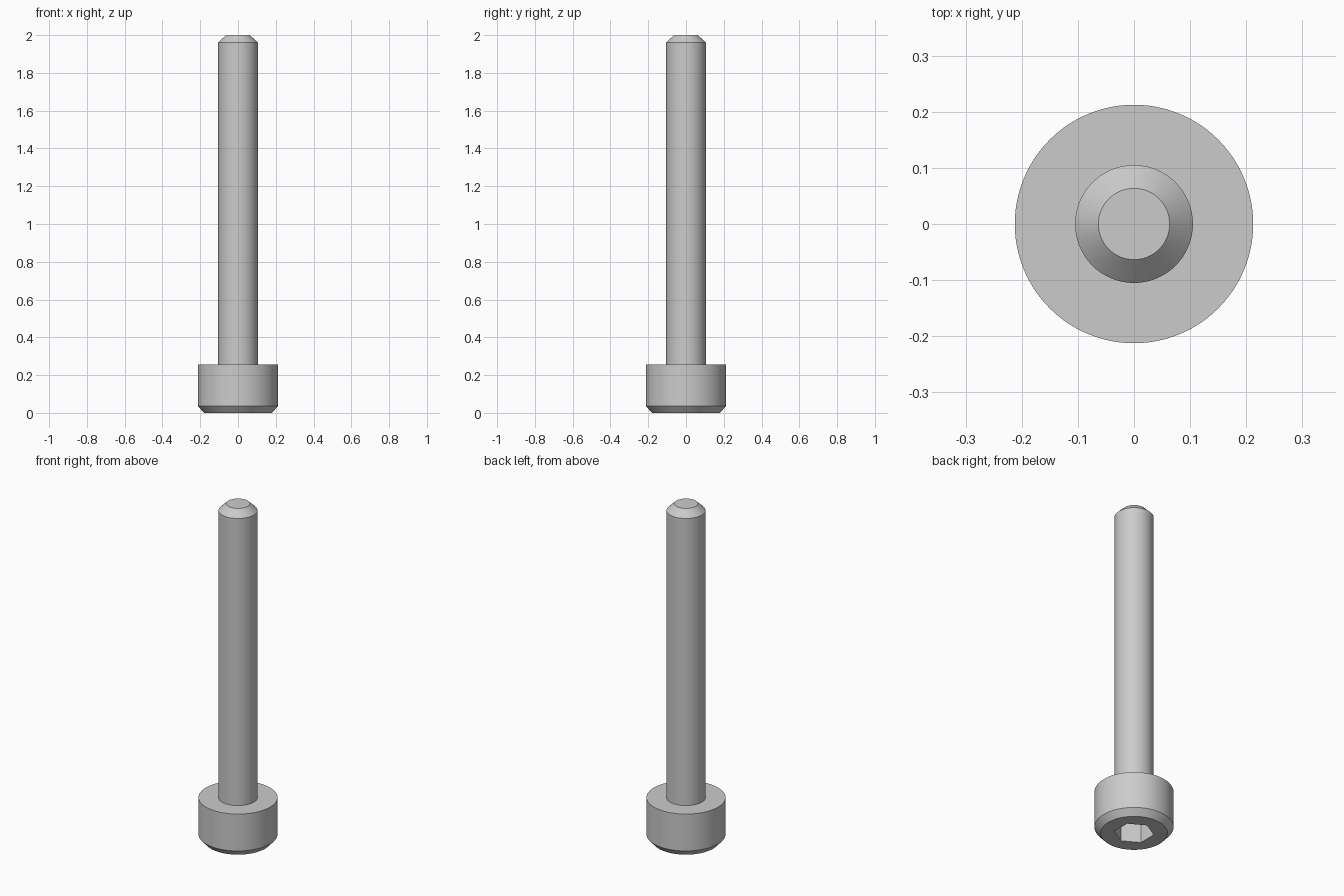
import bpy, bmesh, math
from mathutils import Vector, Matrix

old = bpy.data.objects.get("Cube")
if old:
    bpy.data.objects.remove(old, do_unlink=True)

SIDES = 96
HEAD_R, HEAD_H = 0.2125, 0.256
SHANK_R, TIP_R = 0.105, 0.0635
SOCKET_R, SOCKET_DEPTH = 0.108, 0.13
TOP = 2.0

steel = bpy.data.materials.new("grey_steel")
steel.use_nodes = True
colour = (0.6, 0.6, 0.6, 1)
steel.diffuse_color = colour
steel.node_tree.nodes["Principled BSDF"].inputs["Base Color"].default_value = colour


def lathe(name, profile, sides, turn=0.0):
    """Closed solid of revolution from (radius, height) points, bottom to top."""
    bm = bmesh.new()
    rings = []
    for r, z in profile:
        ring = []
        for i in range(sides):
            a = turn + math.tau * i / sides
            ring.append(bm.verts.new((r * math.cos(a), r * math.sin(a), z)))
        rings.append(ring)
    for low, high in zip(rings, rings[1:]):
        for i in range(sides):
            j = (i + 1) % sides
            bm.faces.new((low[i], low[j], high[j], high[i]))
    bm.faces.new(rings[0][::-1])
    bm.faces.new(rings[-1])
    mesh = bpy.data.meshes.new(name)
    bm.to_mesh(mesh)
    bm.free()
    mesh.materials.append(steel)
    obj = bpy.data.objects.new(name, mesh)
    bpy.context.collection.objects.link(obj)
    return obj


# Head with chamfered rim, shank and chamfered tip turned as one solid
screw = lathe("socket_head_screw", [
    (0.18, 0), (HEAD_R, 0.037), (HEAD_R, HEAD_H),
    (SHANK_R, HEAD_H), (SHANK_R, 1.96), (TIP_R, TOP)], SIDES)

# Hexagonal key socket cut into the underside of the head
cutter = lathe("socket_cutter", [
    (SOCKET_R, -0.1), (SOCKET_R, SOCKET_DEPTH)], 6, math.radians(30))
cutter.hide_render = True
cut = screw.modifiers.new("key_socket", "BOOLEAN")
cut.operation = "DIFFERENCE"
cut.solver = "EXACT"
cut.object = cutter

bpy.ops.object.select_all(action="DESELECT")
screw.select_set(True)
bpy.context.view_layer.objects.active = screw
bpy.ops.object.modifier_apply(modifier=cut.name)
bpy.data.objects.remove(cutter, do_unlink=True)
bpy.ops.object.shade_smooth_by_angle(angle=math.radians(30))
